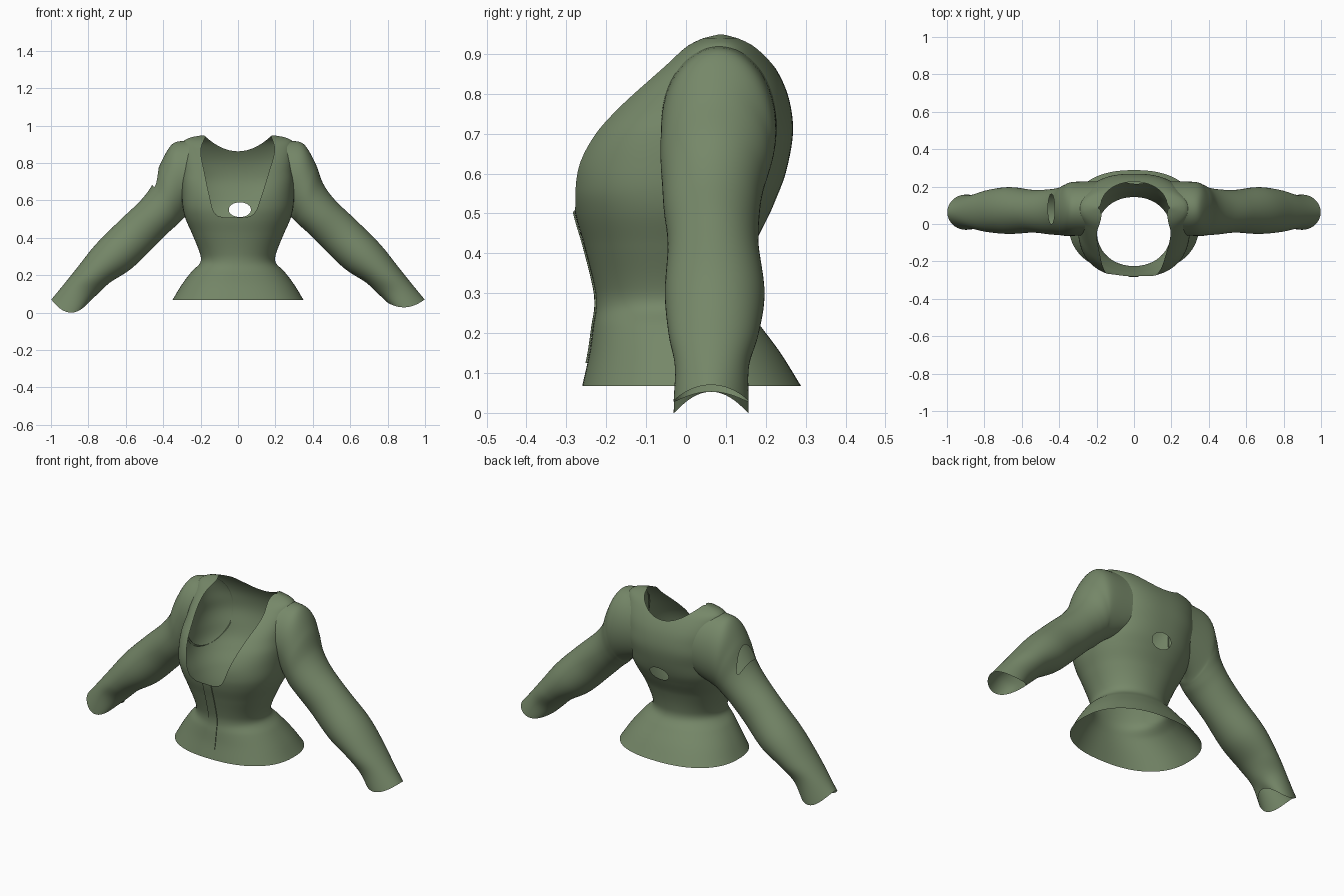
import bpy, bmesh, math

if "Cube" in bpy.data.objects:
    bpy.data.objects.remove(bpy.data.objects["Cube"])

cloth = bpy.data.materials.new("sage green cloth")
cloth.diffuse_color = (0.18, 0.245, 0.14, 1)
cloth.use_nodes = True
cloth.node_tree.nodes["Principled BSDF"].inputs["Base Color"].default_value = cloth.diffuse_color


def smooth(table, t):
    """Smooth interpolation through rows (t, a, b, ...)."""
    t = min(max(t, table[0][0]), table[-1][0])
    i = 0
    while i < len(table) - 2 and t > table[i + 1][0]:
        i += 1
    p, q = table[i], table[i + 1]
    o, r = table[max(i - 1, 0)], table[min(i + 2, len(table) - 1)]
    h = q[0] - p[0]
    s = (t - p[0]) / h
    out = []
    for k in range(1, len(p)):
        m0 = (q[k] - o[k]) / (q[0] - o[0]) * h
        m1 = (r[k] - p[k]) / (r[0] - p[0]) * h
        out.append((2*s**3 - 3*s*s + 1) * p[k] + (s**3 - 2*s*s + s) * m0
                   + (3*s*s - 2*s**3) * q[k] + (s**3 - s*s) * m1)
    return out


def loft(rings):
    bm = bmesh.new()
    vs = [[bm.verts.new(p) for p in ring] for ring in rings]
    n = len(rings[0])
    for a, b in zip(vs, vs[1:]):
        for j in range(n):
            k = (j + 1) % n
            bm.faces.new((a[j], a[k], b[k], b[j]))
    return bm


def cut_away(bm, field):
    """Split the sheet along field = 0 and remove the positive side."""
    new = set()
    for e in list(bm.edges):
        a, b = e.verts
        fa, fb = field(a.co), field(b.co)
        if fa * fb < 0:
            new.add(bmesh.utils.edge_split(e, a, fa / (fa - fb))[1])
    bmesh.ops.connect_verts(bm, verts=list(new))
    gone = [f for f in bm.faces
            if sum(field(v.co) for v in f.verts if v not in new) > 0]
    bmesh.ops.delete(bm, geom=gone, context='FACES')


def finish(bm, name, angle=50):
    me = bpy.data.meshes.new(name)
    bmesh.ops.recalc_face_normals(bm, faces=bm.faces)
    bm.to_mesh(me)
    bm.free()
    me.materials.append(cloth)
    ob = bpy.data.objects.new(name, me)
    bpy.context.collection.objects.link(ob)
    bpy.ops.object.select_all(action='DESELECT')
    ob.select_set(True)
    bpy.context.view_layer.objects.active = ob
    bpy.ops.object.shade_smooth_by_angle(angle=math.radians(angle))
    return ob


# Bodice sections: height, half width, front y, back y, squareness
BODY = [
    (0.068, 0.35, -0.26, 0.288, 2.35), (0.15, 0.30, -0.242, 0.237, 2.25),
    (0.22, 0.247, -0.232, 0.185, 2.15), (0.265, 0.203, -0.225, 0.15, 2.1),
    (0.31, 0.202, -0.228, 0.145, 2.1), (0.42, 0.245, -0.255, 0.172, 2.2),
    (0.50, 0.28, -0.278, 0.21, 2.3), (0.56, 0.295, -0.286, 0.237, 2.4),
    (0.63, 0.30, -0.279, 0.257, 2.4), (0.70, 0.30, -0.245, 0.268, 2.5),
    (0.76, 0.295, -0.197, 0.264, 2.5), (0.82, 0.295, -0.135, 0.247, 2.5),
    (0.88, 0.295, -0.065, 0.214, 2.4), (0.92, 0.287, -0.012, 0.178, 2.3),
    (0.94, 0.24, 0.03, 0.142, 2.2), (0.948, 0.19, 0.06, 0.115, 2.0)]
# Neckline half width by height
NECK = [(0.505, 0.05), (0.515, 0.085), (0.54, 0.112), (0.62, 0.138),
        (0.75, 0.172), (0.87, 0.197), (0.95, 0.172)]
ARM_Y, ARM_Z, ARM_RY, ARM_RZ = 0.083, 0.725, 0.145, 0.195


def power(c, n):
    return math.copysign(abs(c) ** (2 / n), c)


def neckline(p):
    x, y, z = p
    w = smooth(NECK, z)[0]
    front = min(w - abs(x + 0.05 * (0.9 - z)), 0.09 - y, z - 0.508)
    return max(front, z - 0.862 - 2.6 * x * x)


def back_opening(p):
    if p.y < 0:
        return -1
    return 1 - ((p.x - 0.01) / 0.06) ** 2 - ((p.z - 0.55) / 0.04) ** 2


# Bodice
rings = []
for i in range(101):
    z = 0.068 + 0.88 * i / 100
    w, yf, yb, n = smooth(BODY, z)
    rings.append([(w * power(math.cos(a), n),
                   (yf + yb) / 2 + (yb - yf) / 2 * power(math.sin(a), n), z)
                  for a in (math.tau * j / 120 for j in range(120))])
bm = loft(rings)
for field in (neckline, back_opening):
    cut_away(bm, field)
finish(bm, "bodice")

# Sleeve sections: step, upper x, upper z, lower x, lower z, y centre, y radius
SLEEVE = [
    (1, 0.352, 0.90, 0.295, 0.50, 0.081, 0.144),
    (2, 0.413, 0.80, 0.31, 0.485, 0.074, 0.138),
    (3, 0.455, 0.69, 0.33, 0.465, 0.068, 0.128),
    (4, 0.52, 0.60, 0.37, 0.43, 0.065, 0.121),
    (5, 0.63, 0.495, 0.45, 0.35, 0.068, 0.114),
    (6, 0.76, 0.365, 0.57, 0.235, 0.072, 0.125),
    (7, 0.86, 0.24, 0.685, 0.16, 0.069, 0.113),
    (8, 0.94, 0.14, 0.755, 0.095, 0.065, 0.093),
    (9, 0.998, 0.07, 0.80, 0.053, 0.063, 0.094)]


def body_x(y, z):
    w, yf, yb, n = smooth(BODY, z)
    t = min(abs((y - (yf + yb) / 2) / ((yb - yf) / 2)), 1)
    return w * (1 - t ** n) ** (1 / n)


def sleeve_slot(p):
    if p.z < 0.62:
        return -1
    return 1 - ((p.x + 0.442) / 0.018) ** 2 - ((p.y - 0.08) / 0.082) ** 2


# Sleeves, each starting just under the bodice surface
for side, name, dip in ((-1, "left_sleeve", 0.0615), (1, "right_sleeve", 0.033)):
    columns = []
    for j in range(64):
        a = math.tau * j / 64
        c, s = math.cos(a), math.sin(a)
        y, z = ARM_Y + ARM_RY * s, ARM_Z + ARM_RZ * c
        path = [(0, body_x(y, z) - 0.006, y, z)]
        for k, ux, uz, lx, lz, yc, yr in SLEEVE:
            drop = dip * s * s if k == 9 else 0
            path.append((k, (ux + lx) / 2 + (ux - lx) / 2 * c, yc + yr * s,
                         (uz + lz) / 2 + (uz - lz) / 2 * c - drop))
        columns.append(path)
    rings = []
    for i in range(73):
        pts = [smooth(path, i / 8) for path in columns]
        rings.append([(side * x, y, z) for x, y, z in pts])
    bm = loft(rings)
    if side < 0:
        cut_away(bm, sleeve_slot)
    finish(bm, name)

# Front placket: thin strip following the bodice
rows = []
for i in range(33):
    z = 0.125 + 0.38 * i / 32
    w, yf, yb, n = smooth(BODY, z)
    front = []
    for x in (-0.03, -0.012, 0.007, 0.025):
        y = (yf + yb) / 2 - (yb - yf) / 2 * (1 - abs(x / w) ** n) ** (1 / n)
        front.append((x, y))
    rows.append([(x, y - 0.005, z) for x, y in front]
                + [(x, y - 0.001, z) for x, y in reversed(front)])
finish(loft(rows), "front_placket", 40)
